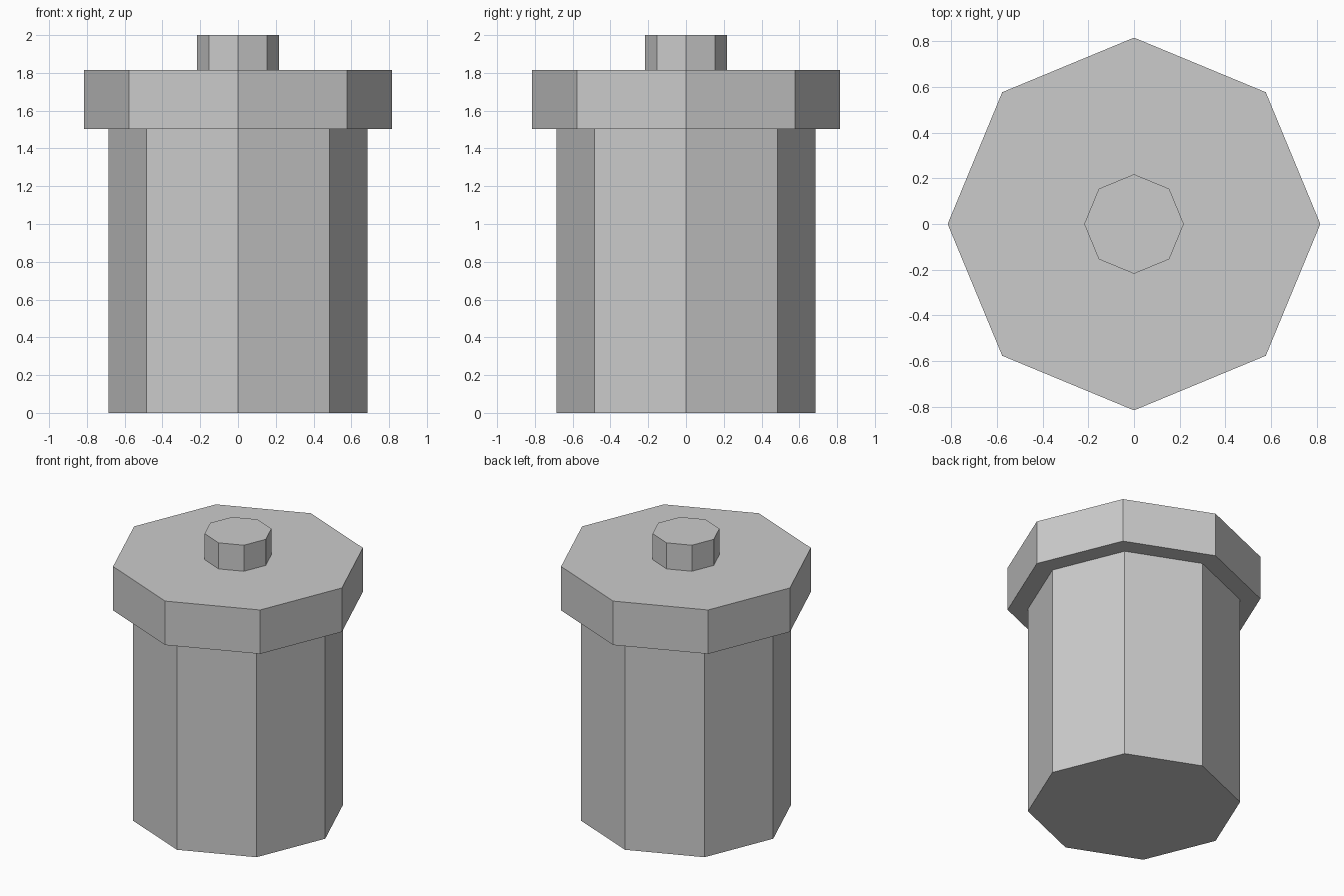
import bpy

if "Cube" in bpy.data.objects:
    bpy.data.objects.remove(bpy.data.objects["Cube"])


def octagon_prism(name, radius, z_bottom, z_top):
    """Flat-shaded eight-sided prism with corners on the x and y axes."""
    bpy.ops.mesh.primitive_cylinder_add(
        vertices=8, radius=radius, depth=z_top - z_bottom,
        location=(0, 0, (z_bottom + z_top) / 2))
    obj = bpy.context.object
    obj.name = name
    obj.data.name = name
    return obj


# Tall container body
octagon_prism("body", 0.685, 0.0, 1.503)
# Wide overhanging lid
octagon_prism("lid", 0.816, 1.503, 1.815)
# Small handle on top of the lid
octagon_prism("lid_knob", 0.218, 1.815, 2.0)
